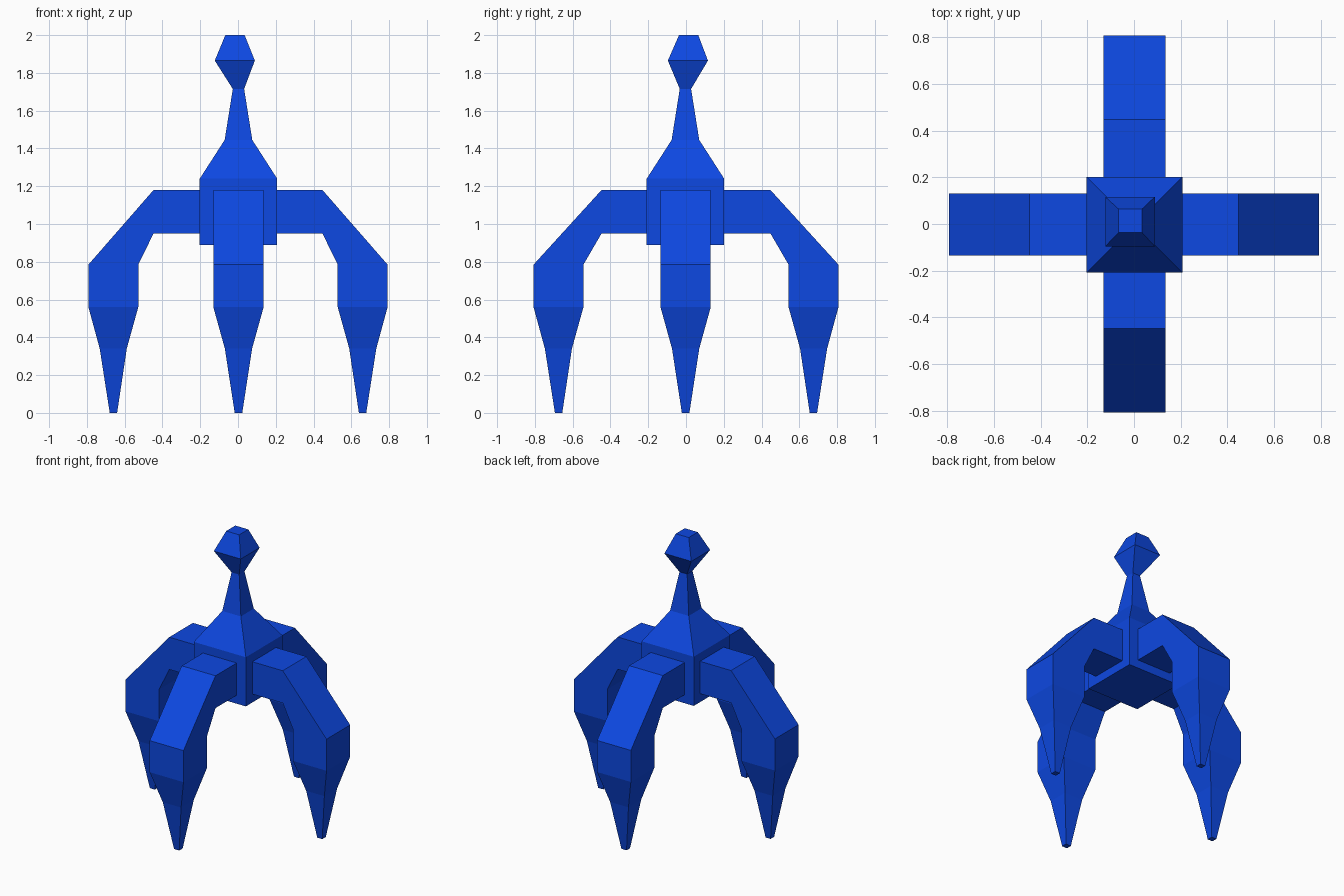
import bpy, bmesh
from mathutils import Matrix, Vector
from math import pi

if "Cube" in bpy.data.objects:
    bpy.data.objects.remove(bpy.data.objects["Cube"])

blue = bpy.data.materials.new("royal_blue")
blue.diffuse_color = (0.004, 0.065, 0.76, 1)
blue.use_nodes = True
blue.node_tree.nodes["Principled BSDF"].inputs["Base Color"].default_value = blue.diffuse_color


def loft(name, rings, matrix=Matrix()):
    """Skin a chain of four-cornered rings and cap both ends."""
    bm = bmesh.new()
    loops = [[bm.verts.new(matrix @ Vector(p)) for p in ring] for ring in rings]
    for a, b in zip(loops, loops[1:]):
        for i in range(4):
            j = (i + 1) % 4
            bm.faces.new((a[i], a[j], b[j], b[i]))
    bm.faces.new(loops[0])
    bm.faces.new(loops[-1])
    bmesh.ops.recalc_face_normals(bm, faces=bm.faces)
    mesh = bpy.data.meshes.new(name)
    bm.to_mesh(mesh)
    bm.free()
    mesh.materials.append(blue)
    obj = bpy.data.objects.new(name, mesh)
    bpy.context.collection.objects.link(obj)


def square(cx, cy, z, r):
    return [(cx - r, cy - r, z), (cx + r, cy - r, z),
            (cx + r, cy + r, z), (cx - r, cy + r, z)]


# Body, tapering neck and faceted head: centre x, centre y, height, half width
AX, AY = 0.0025, -0.003
loft("body_and_head", [square(*s) for s in (
    (AX, AY, 0.89, 0.205), (AX, AY, 1.24, 0.205), (AX, AY, 1.445, 0.073),
    (AX, AY, 1.715, 0.03), (-0.017, 0.01, 1.865, 0.106), (-0.016, 0.014, 2.0, 0.051))])


def leg(name, turn, centre, reach):
    """Bent claw leg: each section is outer point, inner point, half width."""
    d = reach - 0.792
    sections = (
        ((0.19, 1.18), (0.19, 0.95), 0.133),
        ((0.447, 1.18), (0.447, 0.95), 0.133),
        ((0.792 + d, 0.785), (0.528 + d, 0.785), 0.133),
        ((0.792 + d, 0.56), (0.528 + d, 0.56), 0.133),
        ((0.732 + d, 0.34), (0.589 + d, 0.34), 0.072),
        ((0.679 + d, 0.0), (0.64 + d, 0.0), 0.02))
    rings = [[(o[0], -w, o[1]), (o[0], w, o[1]), (i[0], w, i[1]), (i[0], -w, i[1])]
             for o, i, w in sections]
    loft(name, rings, Matrix.Translation(centre) @ Matrix.Rotation(turn, 4, 'Z'))


# Four legs
leg("right_leg", 0, (0, -0.002, 0), 0.792)
leg("back_leg", pi / 2, (AX, 0, 0), 0.807)
leg("left_leg", pi, (0, -0.002, 0), 0.792)
leg("front_leg", -pi / 2, (AX, 0, 0), 0.807)
